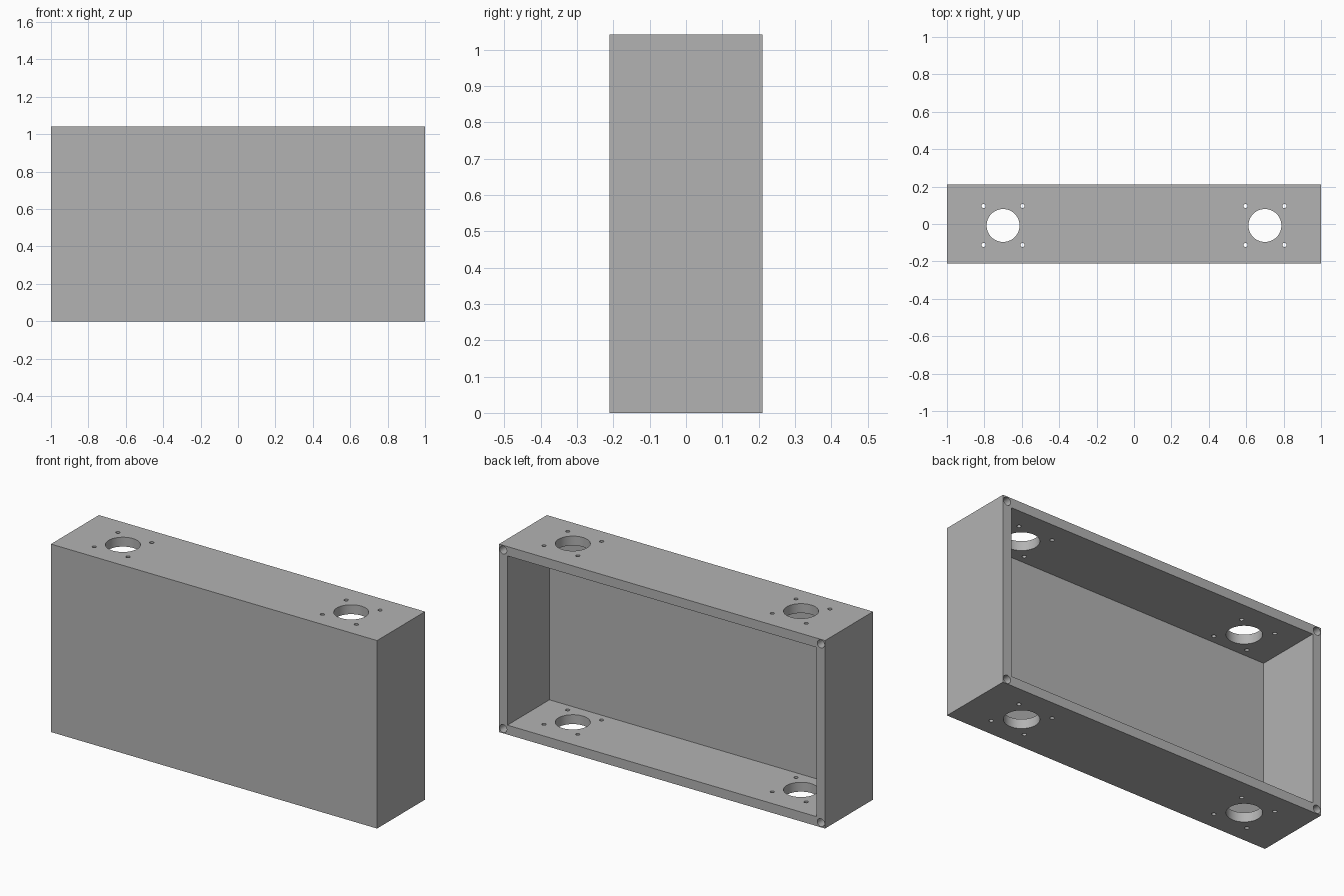
import bpy
import math

if "Cube" in bpy.data.objects:
    bpy.data.objects.remove(bpy.data.objects["Cube"])

W, D, H, T = 2.0, 0.42, 1.042, 0.052   # width, depth, height, wall

grey = bpy.data.materials.new("light grey")
grey.use_nodes = True
grey.diffuse_color = (0.45, 0.45, 0.45, 1)
grey.node_tree.nodes["Principled BSDF"].inputs["Base Color"].default_value = (0.45, 0.45, 0.45, 1)


def box(name, size, loc):
    bpy.ops.mesh.primitive_cube_add(size=1, location=loc)
    ob = bpy.context.object
    ob.name = name
    ob.scale = size
    bpy.ops.object.transform_apply(location=True, rotation=False, scale=True)
    return ob


def drill(name, radius, depth, loc, rot=(0, 0, 0), sides=64):
    bpy.ops.mesh.primitive_cylinder_add(vertices=sides, radius=radius, depth=depth,
                                        location=loc, rotation=rot)
    ob = bpy.context.object
    ob.name = name
    return ob


# Outer block
case = box("enclosure_case", (W, D, H), (0, 0, H / 2))
case.data.materials.append(grey)

# Cavity open at the back
cutters = [box("cavity_cutter", (W - 2 * T, D, H - 2 * T), (0, T, H / 2))]

# Large ports and their screw holes, through both top and bottom
HOLE_Y = -0.008
for sx in (-1, 1):
    cx = 0.7 * sx
    cutters.append(drill("port_cutter", 0.088, H + 0.2, (cx, HOLE_Y, H / 2)))
    for dx in (-0.104, 0.104):
        for dy in (-0.104, 0.104):
            cutters.append(drill("port_screw_cutter", 0.011, H + 0.2,
                                 (cx + dx, HOLE_Y + dy, H / 2), sides=24))

# Blind screw holes in the corners of the back rim
BLIND = 0.17
for sx in (-1, 1):
    for z in (T / 2, H - T / 2):
        cutters.append(drill("corner_screw_cutter", 0.022, 2 * BLIND,
                             (sx * (W / 2 - T / 2), D / 2, z),
                             (math.pi / 2, 0, 0), 32))

# Cut everything out and drop the cutters
bpy.ops.object.select_all(action='DESELECT')
case.select_set(True)
bpy.context.view_layer.objects.active = case
for c in cutters:
    c.hide_render = True
    mod = case.modifiers.new("cut", 'BOOLEAN')
    mod.operation = 'DIFFERENCE'
    mod.solver = 'EXACT'
    mod.object = c
    bpy.ops.object.modifier_apply(modifier=mod.name)
for c in cutters:
    bpy.data.objects.remove(c)

bpy.ops.object.shade_smooth_by_angle(angle=math.radians(30))
